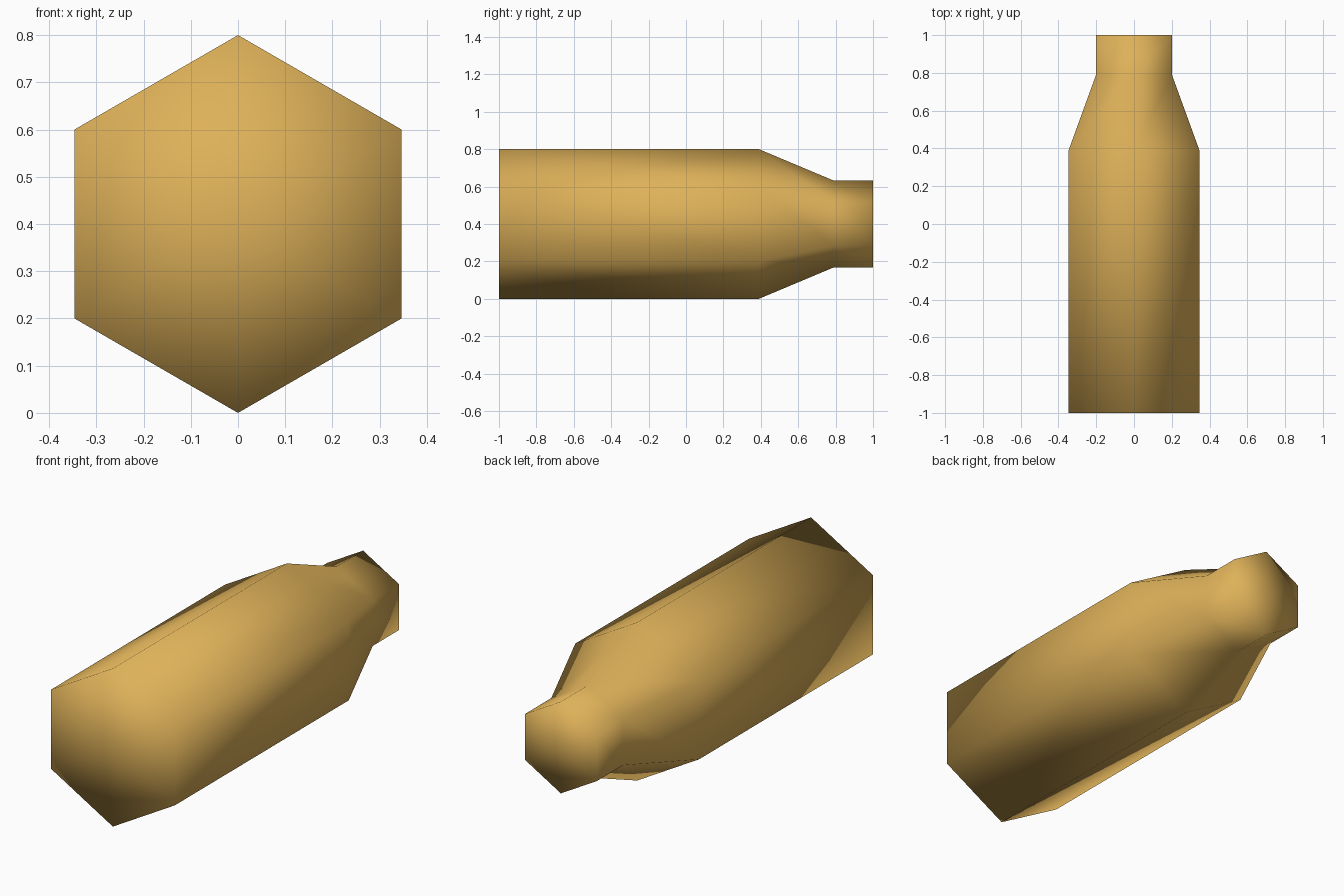
import bpy, bmesh, math

cube = bpy.data.objects.get("Cube")
if cube:
    bpy.data.objects.remove(cube, do_unlink=True)

# Brass material
brass = bpy.data.materials.new("brass")
brass.use_nodes = True
colour = (0.73, 0.44, 0.10, 1)
brass.diffuse_color = colour
brass.node_tree.nodes["Principled BSDF"].inputs["Base Color"].default_value = colour

# Casing profile from the base to the mouth: (y, radius)
SIDES = 6
CENTRE_Z = 0.4
profile = [(-1, 0.4), (0.39, 0.4), (0.79, 0.232), (1, 0.232)]

bm = bmesh.new()
rings = []
for y, radius in profile:
    angles = [math.tau * i / SIDES for i in range(SIDES)]
    rings.append([bm.verts.new((radius * math.sin(a), y, CENTRE_Z + radius * math.cos(a)))
                  for a in angles])

# Walls between neighbouring rings
for near, far in zip(rings, rings[1:]):
    for i in range(SIDES):
        j = (i + 1) % SIDES
        bm.faces.new((near[i], near[j], far[j], far[i]))

# Closed ends, fanned around a middle point
for ring, (y, radius) in ((rings[0], profile[0]), (rings[-1], profile[-1])):
    middle = bm.verts.new((0, y, CENTRE_Z))
    for i in range(SIDES):
        bm.faces.new((middle, ring[i], ring[(i + 1) % SIDES]))

bmesh.ops.recalc_face_normals(bm, faces=bm.faces)
for face in bm.faces:
    face.smooth = True

mesh = bpy.data.meshes.new("casing")
bm.to_mesh(mesh)
bm.free()
mesh.materials.append(brass)
casing = bpy.data.objects.new("casing", mesh)
bpy.context.collection.objects.link(casing)
